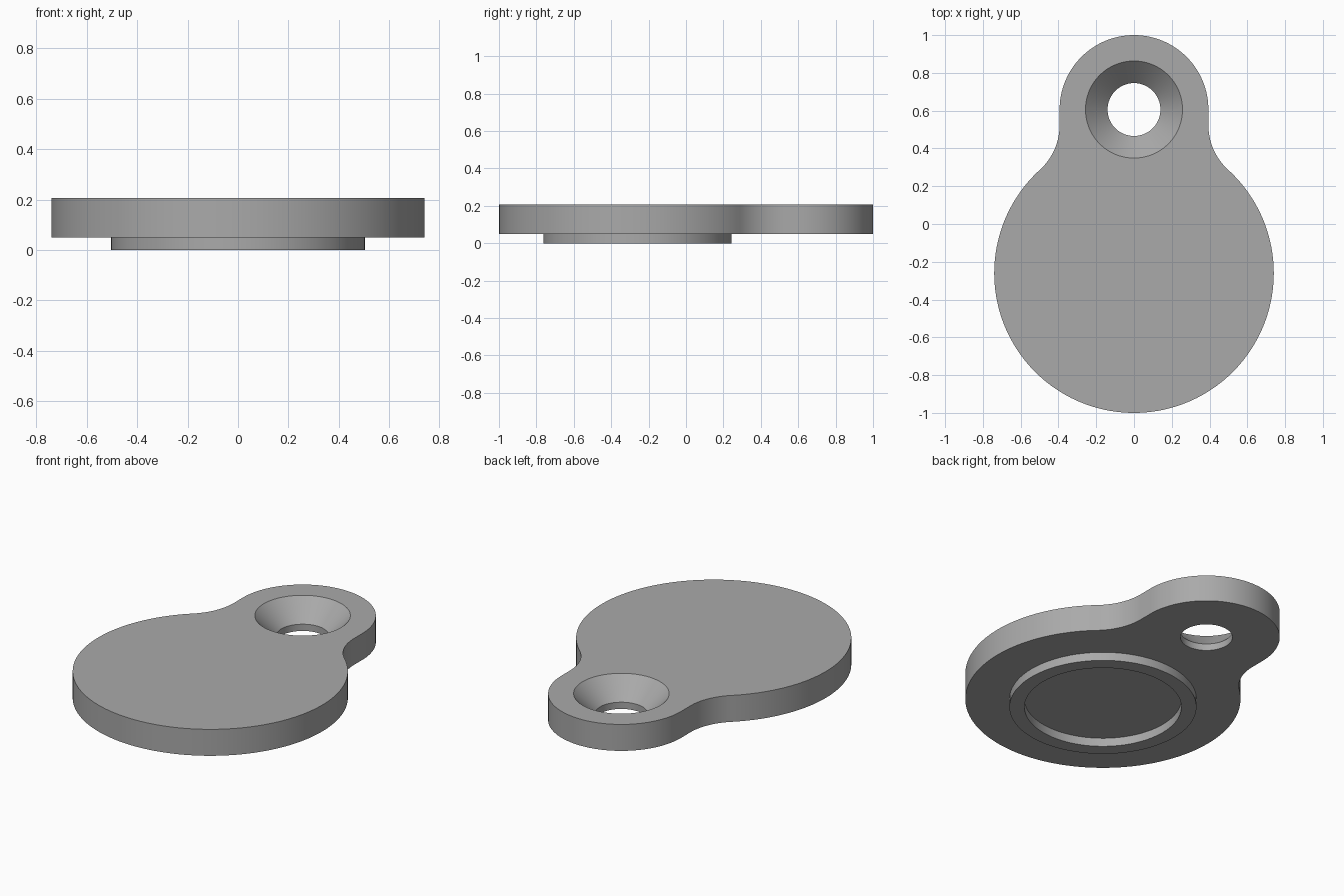
import bpy, bmesh, math

if "Cube" in bpy.data.objects:
    bpy.data.objects.remove(bpy.data.objects["Cube"])

DISC_Y, DISC_R = -0.26, 0.74      # large round body
LUG_Y, LUG_R = 0.606, 0.394       # small lug around the screw hole
FILLET = 0.32                     # concave blend between the two
Z_TOP, Z_BOTTOM = 0.207, 0.05
SEG = 96


def arc(cx, cy, r, a0, a1, n):
    return [(cx + r * math.cos(a0 + (a1 - a0) * i / n),
             cy + r * math.sin(a0 + (a1 - a0) * i / n)) for i in range(n + 1)]


def circle(cy, r):
    return arc(0, cy, r, 0, 2 * math.pi, SEG)[:-1]


def outline():
    # Right half from bottom to top, then mirrored
    fx = LUG_R + FILLET
    fy = DISC_Y + math.sqrt((DISC_R + FILLET) ** 2 - fx ** 2)
    t = math.atan2(fy - DISC_Y, fx)
    half = arc(0, DISC_Y, DISC_R, -math.pi / 2, t, 72)
    half += arc(fx, fy, FILLET, math.pi + t, math.pi, 16)[1:]
    half += arc(0, LUG_Y, LUG_R, 0, math.pi / 2, 32)
    return half + [(-x, y) for x, y in reversed(half[1:-1])]


bm = bmesh.new()


def loop(points, z):
    verts = [bm.verts.new((x, y, z)) for x, y in points]
    for a, b in zip(verts, verts[1:] + verts[:1]):
        bm.edges.new((a, b))
    return verts


def wall(a, b):
    n = len(a)
    for i in range(n):
        j = (i + 1) % n
        bm.faces.new((a[i], a[j], b[j], b[i]))


def cap(*loops):
    edges = [bm.edges.get((l[i - 1], l[i])) for l in loops for i in range(len(l))]
    bmesh.ops.triangle_fill(bm, edges=edges, use_beauty=True)


# Outer edge of the plate
shape = outline()
top, bottom = loop(shape, Z_TOP), loop(shape, Z_BOTTOM)

# Countersunk screw hole
sink = loop(circle(LUG_Y, 0.257), Z_TOP)
neck = loop(circle(LUG_Y, 0.14), 0.09)
exit_rim = loop(circle(LUG_Y, 0.14), Z_BOTTOM)

# Raised ring on the underside
ring_root = loop(circle(DISC_Y, 0.503), Z_BOTTOM)
ring_outer = loop(circle(DISC_Y, 0.503), 0)
ring_inner = loop(circle(DISC_Y, 0.422), 0)
recess = loop(circle(DISC_Y, 0.422), Z_BOTTOM)

cap(top, sink)
cap(bottom, exit_rim, ring_root)
wall(top, bottom)
wall(sink, neck)
wall(neck, exit_rim)
wall(ring_root, ring_outer)
wall(ring_outer, ring_inner)
wall(ring_inner, recess)
bm.faces.new(recess)
bmesh.ops.recalc_face_normals(bm, faces=bm.faces[:])

mesh = bpy.data.meshes.new("mounting_plate")
bm.to_mesh(mesh)
bm.free()
plate = bpy.data.objects.new("mounting_plate", mesh)
bpy.context.collection.objects.link(plate)

grey = bpy.data.materials.new("grey")
grey.diffuse_color = (0.4, 0.4, 0.4, 1)
grey.use_nodes = True
grey.node_tree.nodes["Principled BSDF"].inputs["Base Color"].default_value = grey.diffuse_color
mesh.materials.append(grey)

bpy.context.view_layer.objects.active = plate
plate.select_set(True)
bpy.ops.object.shade_smooth_by_angle(angle=math.radians(30))
